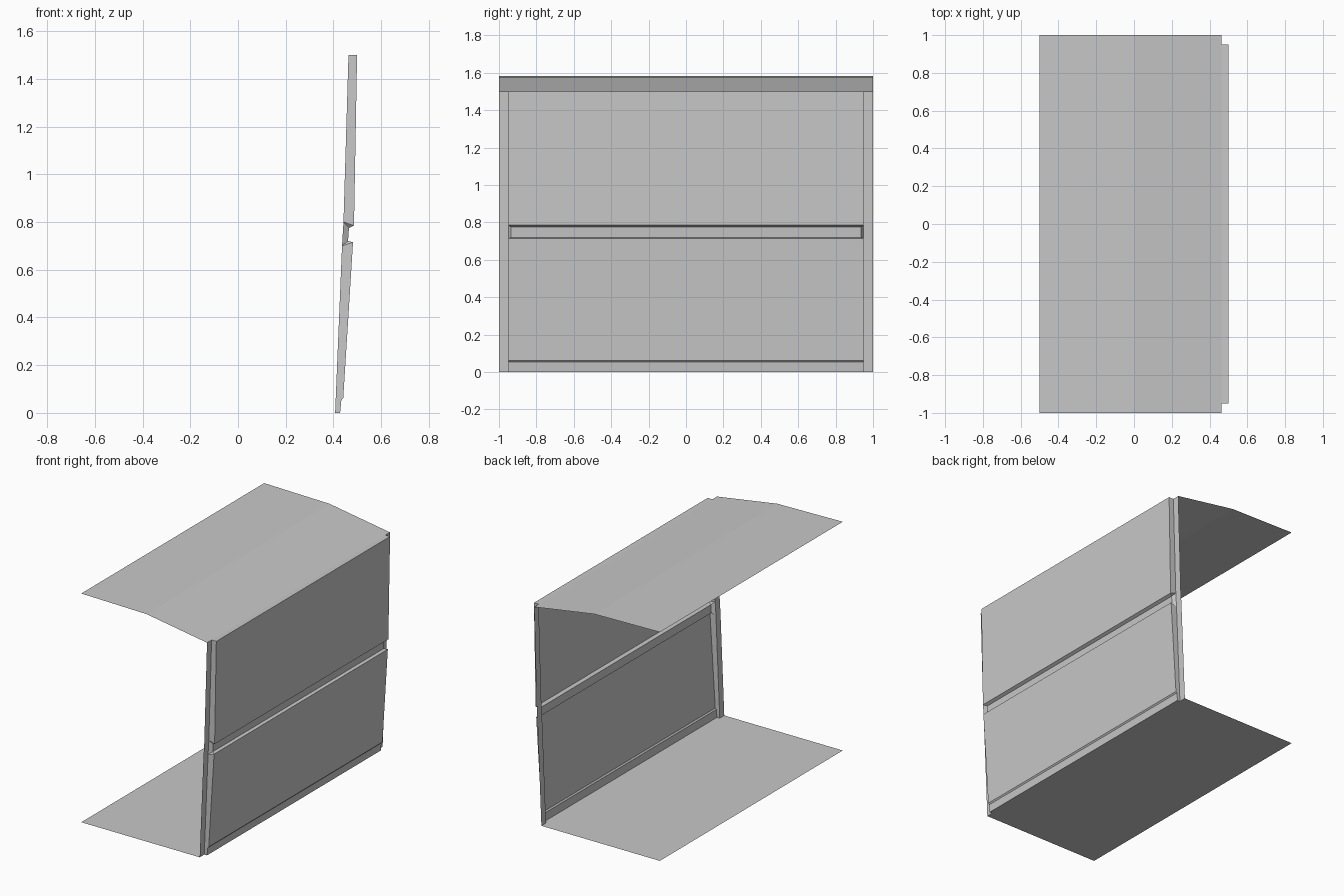
import bpy, bmesh

cube = bpy.data.objects.get("Cube")
if cube:
    bpy.data.objects.remove(cube, do_unlink=True)

grey = bpy.data.materials.new("plain grey")
grey.use_nodes = True
grey.diffuse_color = (0.58, 0.58, 0.58, 1)
grey.node_tree.nodes["Principled BSDF"].inputs["Base Color"].default_value = (0.58, 0.58, 0.58, 1)

EDGE, INNER, SLOT = 1.0, 0.95, 0.935   # half widths along y


def make(name, polys):
    """Build one flat-shaded sheet from a list of corner lists."""
    bm = bmesh.new()
    for poly in polys:
        bm.faces.new([bm.verts.new(p) for p in poly])
    bmesh.ops.remove_doubles(bm, verts=bm.verts, dist=0.0005)
    bm.normal_update()
    mesh = bpy.data.meshes.new(name)
    bm.to_mesh(mesh)
    bm.free()
    mesh.materials.append(grey)
    obj = bpy.data.objects.new(name, mesh)
    bpy.context.collection.objects.link(obj)
    return obj


def at(p, y):
    return (p[0], y, p[1])


def strip(points, widths):
    """Quads spanning y along an x-z profile that rises with the outside at +x."""
    return [[at(a, -wa), at(a, wa), at(b, wb), at(b, -wb)]
            for a, b, wa, wb in zip(points, points[1:], widths, widths[1:])]


def both_ends(polys):
    """Polygons wound for the -y end, plus their mirror at the +y end."""
    return polys + [[(x, -y, z) for x, y, z in reversed(p)] for p in polys]


# Wall plane, bottom to top
base = [(0.407, 0), (0.436, 0.70), (0.442, 0.80), (0.463, 1.5)]
# Raised lower and upper panels, and the slot floor between them
lower = [(0.428, 0), (0.433, 0.053), (0.441, 0.062), (0.482, 0.715)]
slot = [(0.461, 0.72), (0.465, 0.775)]
upper = [(0.486, 0.785), (0.499, 1.5)]

# Floor and bent roof sheets
make("floor_sheet", [[(-0.5, -EDGE, 0), (-0.5, EDGE, 0), at(base[0], EDGE), at(base[0], -EDGE)]])
roof = [base[3], (0, 1.574), (-0.5, 1.583)]
make("roof_sheet", strip(roof, [EDGE] * 3))

# Narrow side strips of the wall
make("wall_edge_strips", both_ends(
    [[at(a, -EDGE), at(a, -INNER), at(b, -INNER), at(b, -EDGE)]
     for a, b in zip(base, base[1:])]))

# Embossed wall skin, with its sill and top ledge
profile = [base[0]] + lower + slot + upper + [base[3]]
widths = [INNER] * 5 + [SLOT] * 2 + [INNER] * 3
make("wall_panels", strip(profile, widths))

# Returns closing the panel ends and the slot ends
def end(points):
    return [at(p, -INNER) for p in points]

slot_ends = [at(p, -SLOT) for p in slot]
make("panel_end_returns", both_ends([
    end([base[0]] + lower + [base[1]]),
    end([base[2]] + upper + [base[3]]),
    end([base[1], lower[-1]]) + [slot_ends[0]],
    end([base[1]]) + slot_ends + end([base[2]]),
    end([base[2]]) + [slot_ends[1]] + end([upper[0]]),
]))
